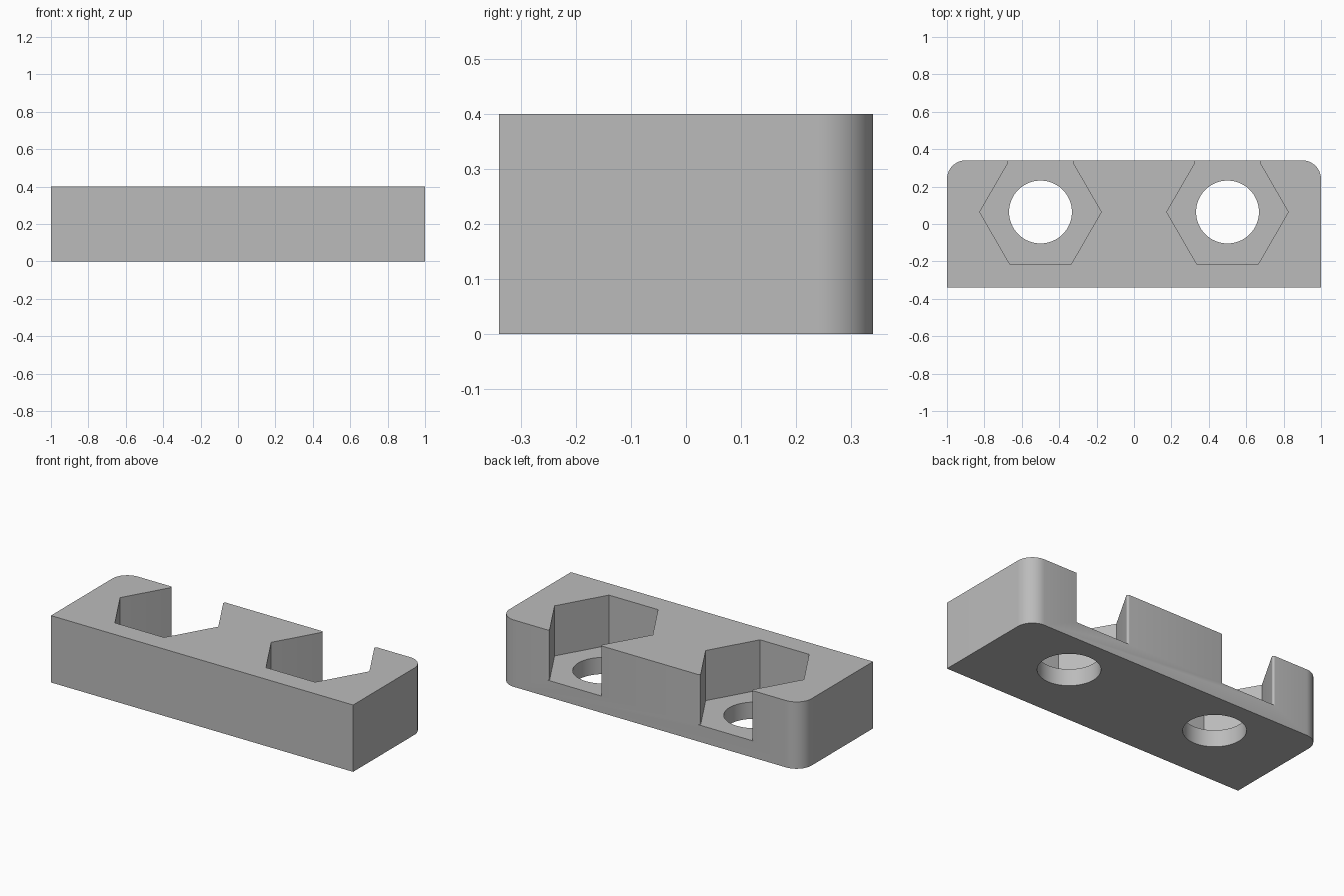
import bpy, bmesh
from math import sin, cos, radians, sqrt

cube = bpy.data.objects.get("Cube")
if cube:
    bpy.data.objects.remove(cube, do_unlink=True)

WIDTH, BACK, HEIGHT = 2.0, 0.34, 0.4
CORNER_R = 0.1
HOLE_X, HOLE_Y, HOLE_R = 0.5, 0.064, 0.168
HEX_R, LIP_R, FLOOR_Z = 0.325, 0.0105, 0.1

grey = bpy.data.materials.new("plain grey")
grey.use_nodes = True
colour = (0.5, 0.5, 0.5, 1)
grey.diffuse_color = colour
grey.node_tree.nodes["Principled BSDF"].inputs["Base Color"].default_value = colour


def arc(cx, cy, r, start, end, steps):
    angles = [radians(start + (end - start) * i / steps) for i in range(steps + 1)]
    return [(cx + r * cos(a), cy + r * sin(a)) for a in angles]


def prism(name, outline, z0, z1):
    """Extrude a closed outline from z0 up to z1."""
    bm = bmesh.new()
    face = bm.faces.new([bm.verts.new((x, y, z0)) for x, y in outline])
    top = bmesh.ops.extrude_face_region(bm, geom=[face])["geom"]
    verts = [v for v in top if isinstance(v, bmesh.types.BMVert)]
    bmesh.ops.translate(bm, verts=verts, vec=(0, 0, z1 - z0))
    bmesh.ops.recalc_face_normals(bm, faces=bm.faces)
    mesh = bpy.data.meshes.new(name)
    bm.to_mesh(mesh)
    bm.free()
    mesh.materials.append(grey)
    obj = bpy.data.objects.new(name, mesh)
    bpy.context.collection.objects.link(obj)
    return obj


def pocket_outline(x):
    """Hexagon open to the back, with rounded lips at its mouth."""
    tip = HEX_R - (BACK - HOLE_Y) / sqrt(3)
    half = [(HEX_R / 2, HOLE_Y - HEX_R * sqrt(3) / 2), (HEX_R, HOLE_Y)]
    half += arc(tip + LIP_R * sqrt(3), BACK - LIP_R, LIP_R, 210, 90, 8)
    half.append((half[-1][0], BACK + 0.1))
    return [(x + px, py) for px, py in half] + [(x - px, py) for px, py in reversed(half)]


# Block with two rounded back corners
half_w = WIDTH / 2
outline = [(-half_w, -BACK), (half_w, -BACK)]
outline += arc(half_w - CORNER_R, BACK - CORNER_R, CORNER_R, 0, 90, 16)
outline += arc(-half_w + CORNER_R, BACK - CORNER_R, CORNER_R, 90, 180, 16)
block = prism("mounting_block", outline, 0, HEIGHT)

# Nut pockets and through holes
cutters = []
for side, x in (("right", -HOLE_X), ("left", HOLE_X)):
    cutters.append(prism(side + "_nut_pocket", pocket_outline(x), FLOOR_Z, HEIGHT + 0.1))
    circle = arc(x, HOLE_Y, HOLE_R, 0, 360, 64)[:-1]
    cutters.append(prism(side + "_bolt_hole", circle, -0.1, FLOOR_Z + 0.1))

bpy.ops.object.select_all(action="DESELECT")
bpy.context.view_layer.objects.active = block
block.select_set(True)
for cutter in cutters:
    cut = block.modifiers.new(cutter.name, "BOOLEAN")
    cut.operation = "DIFFERENCE"
    cut.solver = "EXACT"
    cut.object = cutter
    bpy.ops.object.modifier_apply(modifier=cut.name)
    bpy.data.objects.remove(cutter, do_unlink=True)

bpy.ops.object.shade_smooth_by_angle(angle=radians(30))
